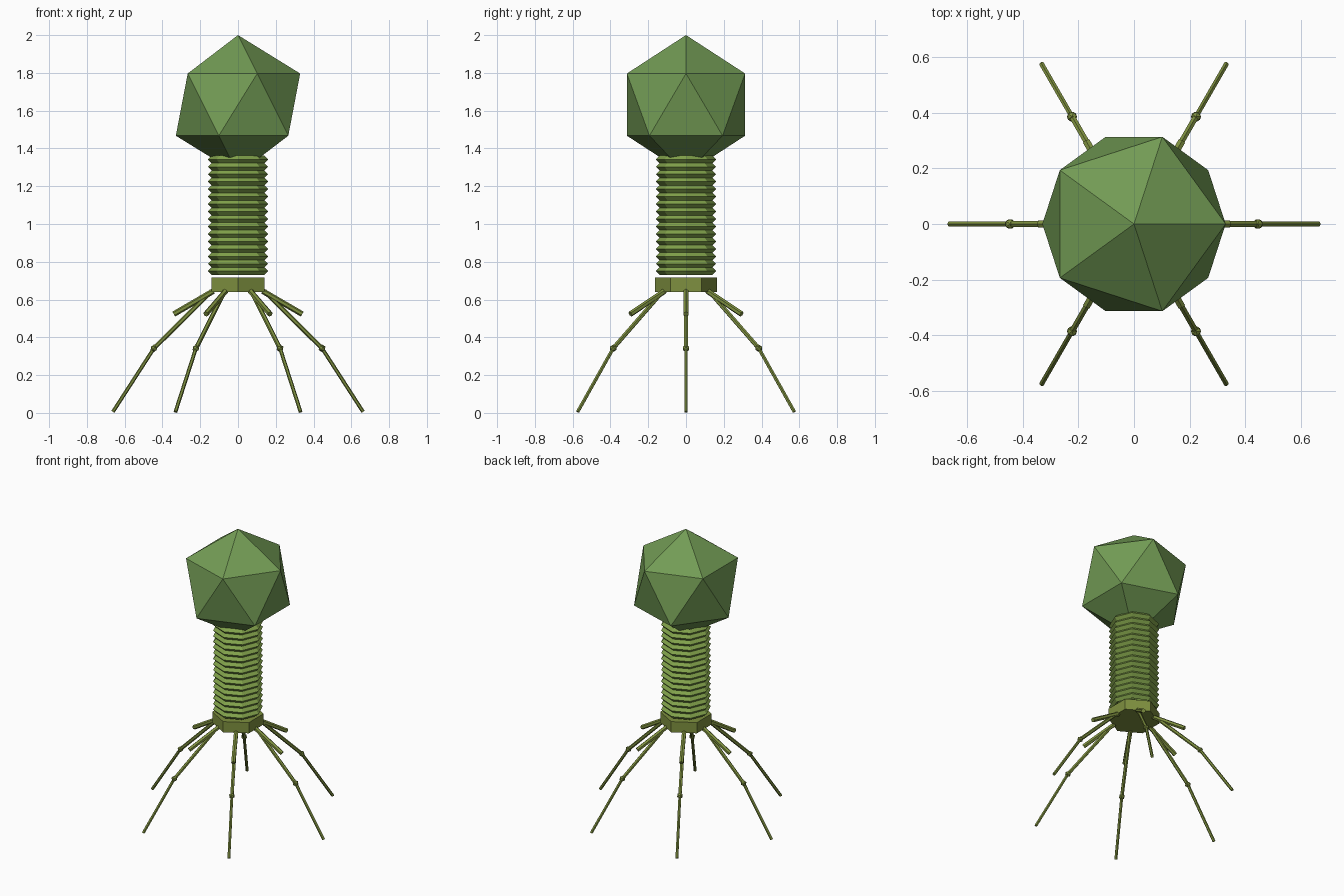
import bpy
from math import cos, sin, pi
from mathutils import Vector

if "Cube" in bpy.data.objects:
    bpy.data.objects.remove(bpy.data.objects["Cube"])


def material(name, rgb):
    m = bpy.data.materials.new(name)
    m.diffuse_color = (*rgb, 1)
    m.use_nodes = True
    m.node_tree.nodes["Principled BSDF"].inputs["Base Color"].default_value = m.diffuse_color
    return m


head_green = material("head_green", (0.17, 0.33, 0.09))
tail_green = material("tail_green", (0.22, 0.36, 0.07))
leg_green = material("leg_green", (0.21, 0.28, 0.05))


def finish(name, mat):
    ob = bpy.context.object
    ob.name = name
    ob.data.materials.append(mat)
    return ob


def rod(name, a, b, radius, sides=6):
    """Straight rod between two points."""
    d = b - a
    bpy.ops.mesh.primitive_cylinder_add(vertices=sides, radius=radius, depth=d.length,
                                        location=(a + b) / 2,
                                        rotation=d.to_track_quat('Z', 'Y').to_euler())
    return finish(name, leg_green)


# Icosahedral head
bpy.ops.mesh.primitive_ico_sphere_add(subdivisions=1, radius=0.368, location=(0, 0, 1.632))
finish("head", head_green)

# Stack of sharp-edged sheath rings
for i in range(16):
    bpy.ops.mesh.primitive_torus_add(major_segments=8, minor_segments=4,
                                     major_radius=0.14, minor_radius=0.02,
                                     location=(0, 0, 0.75 + i * 0.0395))
    finish(f"sheath_ring_{i + 1}", tail_green)

# Hexagonal base plate
bpy.ops.mesh.primitive_cylinder_add(vertices=6, radius=0.163, depth=0.075,
                                    location=(0, 0, 0.678))
finish("base_plate", leg_green)

# Six jointed legs, each with a short spike above it
for i in range(6):
    a = i * pi / 3

    def at(r, z):
        return Vector((r * cos(a), r * sin(a), z))

    hip, knee, foot = at(0.14, 0.645), at(0.445, 0.342), at(0.662, 0.006)
    rod(f"upper_leg_{i + 1}", hip, knee, 0.012)
    rod(f"lower_leg_{i + 1}", knee, foot, 0.010)
    bpy.ops.mesh.primitive_ico_sphere_add(subdivisions=1, radius=0.02, location=knee)
    finish(f"knee_{i + 1}", leg_green)
    rod(f"spike_{i + 1}", at(0.13, 0.645), at(0.34, 0.523), 0.015)
